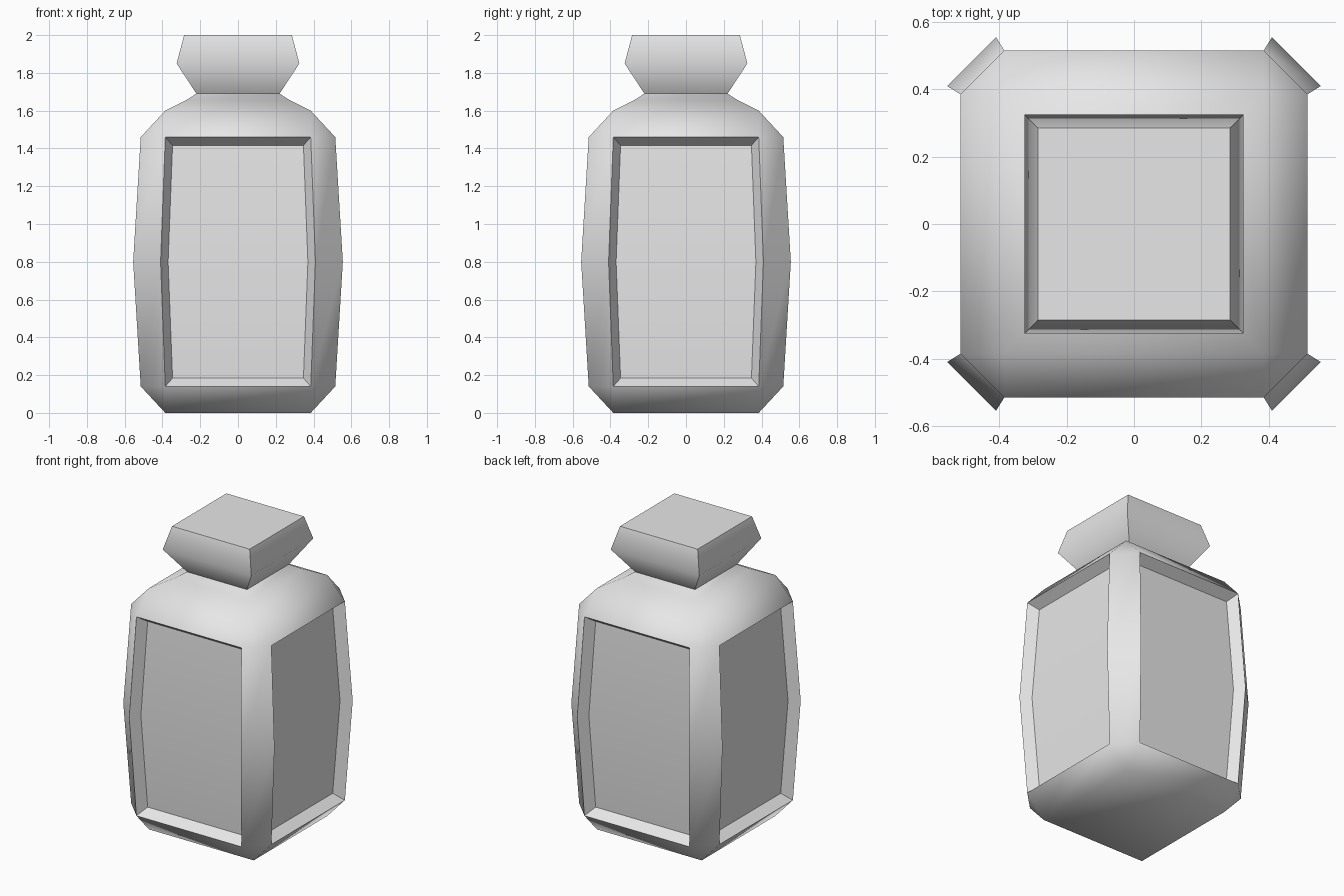
import bpy, bmesh, math

cube = bpy.data.objects.get("Cube")
if cube:
    bpy.data.objects.remove(cube, do_unlink=True)

grey = bpy.data.materials.new("light_grey")
grey.use_nodes = True
colour = (0.8, 0.8, 0.8, 1)
grey.diffuse_color = colour
grey.node_tree.nodes["Principled BSDF"].inputs["Base Color"].default_value = colour


def loft(rings):
    """Stack chamfered squares (flat half-width, outer half-width, z)."""
    bm = bmesh.new()
    loops = []
    for flat, outer, z in rings:
        corners = [(-flat, -outer), (flat, -outer), (outer, -flat), (outer, flat),
                   (flat, outer), (-flat, outer), (-outer, flat), (-outer, -flat)]
        loops.append([bm.verts.new((x, y, z)) for x, y in corners])
    for low, high in zip(loops, loops[1:]):
        for i in range(8):
            j = (i + 1) % 8
            bm.faces.new((low[i], low[j], high[j], high[i]))
    return bm, loops


def finish(bm, name):
    mesh = bpy.data.meshes.new(name)
    bm.to_mesh(mesh)
    bm.free()
    obj = bpy.data.objects.new(name, mesh)
    bpy.context.collection.objects.link(obj)
    mesh.materials.append(grey)
    bpy.ops.object.select_all(action='DESELECT')
    obj.select_set(True)
    bpy.context.view_layer.objects.active = obj
    bpy.ops.object.shade_smooth_by_angle(angle=math.radians(55))
    return obj


# Bottle body: square base and neck, chamfered bulging sides
bm, loops = loft([(0.385, 0.385, 0), (0.385, 0.515, 0.14), (0.41, 0.555, 0.8),
                  (0.385, 0.515, 1.46), (0.385, 0.385, 1.6),
                  (0.275, 0.275, 1.655), (0.22, 0.22, 1.69)])
bm.faces.new(loops[0][::-1])
bmesh.ops.remove_doubles(bm, verts=bm.verts, dist=0.001)
bm.normal_update()

# Recessed panel on each of the four sides
for dx, dy in ((0, -1), (1, 0), (0, 1), (-1, 0)):
    side = [f for f in bm.faces if f.normal.x * dx + f.normal.y * dy > 0.95]
    bmesh.ops.inset_region(bm, faces=side, thickness=0.04, depth=-0.065,
                           use_even_offset=True, use_boundary=True)
    bm.normal_update()
finish(bm, "bottle_body")

# Stopper: flared square block with a flat top
bm, loops = loft([(0.22, 0.22, 1.69), (0.325, 0.325, 1.85), (0.285, 0.285, 2)])
bm.faces.new(loops[-1])
bmesh.ops.remove_doubles(bm, verts=bm.verts, dist=0.001)
finish(bm, "stopper")
